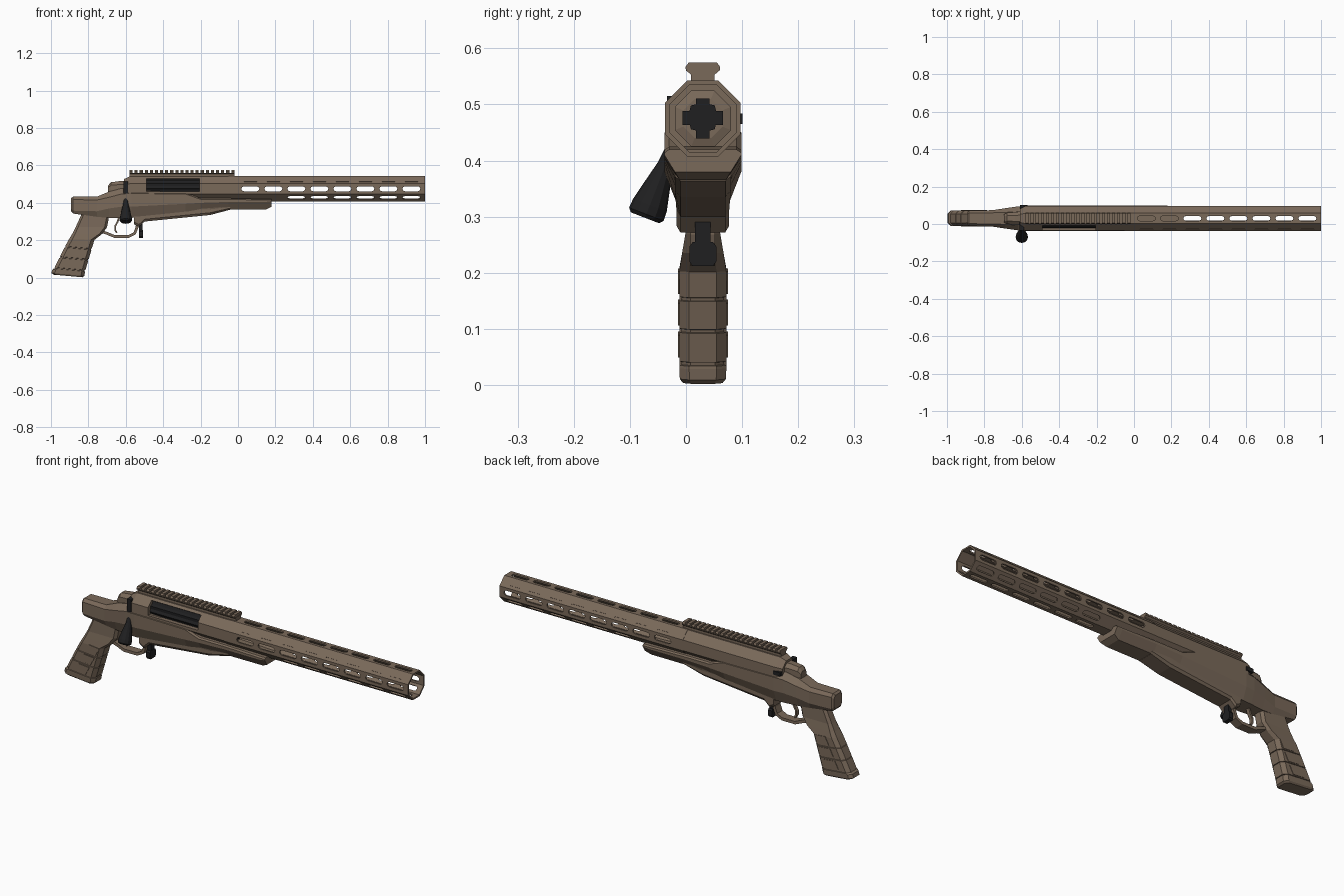
import bpy, bmesh, math
from mathutils import Vector, Matrix

if "Cube" in bpy.data.objects:
    bpy.data.objects.remove(bpy.data.objects["Cube"])

CY, CZ = 0.03, 0.475          # bore axis


def material(name, rgb):
    m = bpy.data.materials.new(name)
    m.diffuse_color = (*rgb, 1)
    m.use_nodes = True
    m.node_tree.nodes["Principled BSDF"].inputs["Base Color"].default_value = m.diffuse_color
    return m


TAN = material("earth brown", (0.195, 0.143, 0.102))
BLACK = material("matte black", (0.014, 0.014, 0.015))


def finish(name, bm, mat):
    bmesh.ops.recalc_face_normals(bm, faces=bm.faces)
    me = bpy.data.meshes.new(name)
    bm.to_mesh(me)
    bm.free()
    me.materials.append(mat)
    ob = bpy.data.objects.new(name, me)
    bpy.context.collection.objects.link(ob)
    return ob


def add_loft(bm, rings, closed=False):
    """Skin rings of equal point count; cap the ends or close into a loop."""
    vs = [[bm.verts.new(p) for p in r] for r in rings]
    n = len(vs[0])
    pairs = list(zip(vs, vs[1:])) + ([(vs[-1], vs[0])] if closed else [])
    for a, b in pairs:
        for i in range(n):
            j = (i + 1) % n
            bm.faces.new((a[i], a[j], b[j], b[i]))
    if not closed:
        bm.faces.new(vs[0])
        bm.faces.new(vs[-1])


def loft(name, rings, mat, closed=False):
    bm = bmesh.new()
    add_loft(bm, rings, closed)
    return finish(name, bm, mat)


def section(x, zt, zb, ht, hw, hb, ct=0.02, cb=0.02):
    """Chamfered body section across x: top, middle and bottom half widths."""
    half = [(ht, zt), (hw, zt - ct), (hw, zb + cb), (hb, zb)]
    pts = half + [(-y, z) for y, z in reversed(half)]
    return [(x, CY + y, z) for y, z in pts]


def box(name, x0, x1, y0, y1, z0, z1, mat):
    return loft(name, [[(x, y0, z0), (x, y1, z0), (x, y1, z1), (x, y0, z1)] for x in (x0, x1)], mat)


def octagon(x, apothem):
    r = apothem / math.cos(math.pi / 8)
    return [(x, CY + r * math.cos(math.pi / 8 + k * math.pi / 4),
             CZ + r * math.sin(math.pi / 8 + k * math.pi / 4)) for k in range(8)]


def cut(ob, cutter):
    cutter.hide_render = True
    cutter.display_type = 'WIRE'
    m = ob.modifiers.new("cut", 'BOOLEAN')
    m.operation, m.solver, m.object = 'DIFFERENCE', 'EXACT', cutter


def add_slot(bm, x, angle, length, width, r0, r1, shift=0.0):
    """Capsule prism pointing out from the bore axis at an angle."""
    h, rings = width / 2, []
    rot = Matrix.Rotation(angle, 4, 'X')
    for r in (r0, r1):
        ring = []
        for s in (1, -1):
            for k in range(5):
                a = -math.pi / 2 + k * math.pi / 4
                p = Vector((s * (length / 2 - h + h * math.cos(a)), s * h * math.sin(a) + shift, r))
                ring.append(rot @ p + Vector((x, CY, CZ)))
        rings.append(ring)
    add_loft(bm, rings)


# --- handguard: thin octagonal tube with slotted panels
handguard = loft("handguard", [octagon(-0.05, 0.0675), octagon(1.0, 0.0675),
                               octagon(1.0, 0.0595), octagon(-0.05, 0.0595)], TAN, closed=True)
bm = bmesh.new()
Q = math.pi / 4
for i in range(8):
    cx = 0.066 + 0.123 * i
    for k in (0, 2, 6):                                   # top and both sides
        add_slot(bm, cx, k * Q, 0.096, 0.026, 0.045, 0.08)
    if i > 1:                                             # bottom and lower corners
        for k in (3, 4, 5):
            add_slot(bm, cx, k * Q, 0.096, 0.024, 0.045, 0.08)
    for k, s in ((1, -1), (7, 1)):                        # engraved marks
        add_slot(bm, cx, k * Q, 0.07, 0.004, 0.0655, 0.08, s * 0.014)
cut(handguard, finish("slot_cutter", bm, TAN))

# --- receiver with ejection port
receiver = loft("receiver", [octagon(-0.61, 0.052), octagon(-0.58, 0.066), octagon(-0.04, 0.066)], TAN)
cut(receiver, box("port_cutter", -0.49, -0.205, -0.06, 0.028, 0.462, 0.53, TAN))
loft("barrel_collar", [octagon(-0.045, 0.05), octagon(-0.03, 0.05), octagon(-0.025, 0.035)], TAN)


# --- fluted bolt body, and bolt face seen down the tube
def star(x, r0, r1, n):
    return [(x, CY + (r0, r1)[k % 2] * math.cos(math.pi * k / n),
             CZ + 0.002 + (r0, r1)[k % 2] * math.sin(math.pi * k / n)) for k in range(2 * n)]


loft("bolt_body", [star(-0.5, 0.052, 0.046, 12), star(-0.195, 0.052, 0.046, 12)], BLACK)
loft("bolt_face", [star(-0.05, 0.03, 0.026, 8), star(-0.02, 0.03, 0.026, 8)], BLACK)
box("bolt_lug_cross", -0.04, -0.022, -0.006, 0.066, 0.463, 0.488, BLACK)
box("bolt_lug_upright", -0.04, -0.0215, 0.018, 0.042, 0.439, 0.511, BLACK)
box("bolt_release", -0.61, -0.57, 0.08, 0.101, 0.465, 0.484, BLACK)

# --- bolt shroud
loft("bolt_shroud", [section(-0.695, 0.492, 0.455, 0.012, 0.022, 0.02, 0.012, 0.01),
                     section(-0.68, 0.51, 0.45, 0.014, 0.03, 0.028, 0.016, 0.01),
                     section(-0.635, 0.516, 0.45, 0.016, 0.034, 0.03, 0.018, 0.01),
                     section(-0.595, 0.516, 0.45, 0.018, 0.038, 0.03, 0.018, 0.01)], TAN)

# --- bolt handle: root, tapering stem and flared knob
box("bolt_root", -0.613, -0.588, -0.034, 0.03, 0.40, 0.515, BLACK)
A, B = Vector((-0.6, -0.024, 0.425)), Vector((-0.6, -0.073, 0.298))
axis = (B - A).normalized()
side = axis.cross(Vector((1, 0, 0)))
rings = []
for t, r in ((0, 0.011), (0.25, 0.014), (0.5, 0.022), (0.82, 0.032), (0.95, 0.033), (1.0, 0.027)):
    c = A.lerp(B, t)
    rings.append([c + r * (Vector((1, 0, 0)) * math.cos(k * math.pi / 6) + side * math.sin(k * math.pi / 6))
                  for k in range(12)])
loft("bolt_handle", rings, BLACK)

# --- top rail: dovetail base with cross teeth
RAIL = [(0.021, 0.535), (0.021, 0.553), (0.030, 0.561), (-0.030, 0.561), (-0.021, 0.553), (-0.021, 0.535)]
loft("rail_base", [[(x, CY + y, z) for y, z in RAIL] for x in (-0.58, -0.018)], TAN)
TOOTH = [(0.030, 0.560), (0.031, 0.567), (0.025, 0.575), (-0.025, 0.575), (-0.031, 0.567), (-0.030, 0.560)]
bm = bmesh.new()
for i in range(21):
    x = -0.58 + 0.0272 * i
    add_loft(bm, [[(u, CY + y, z) for y, z in TOOTH] for u in (x, x + 0.0165)])
finish("rail_teeth", bm, TAN)

# --- chassis: rear block, tang, action bed and fore end in one body
loft("chassis", [
    section(-0.892, 0.425, 0.355, 0.022, 0.033, 0.024, 0.015, 0.015),
    section(-0.882, 0.433, 0.343, 0.028, 0.041, 0.03, 0.015, 0.015),
    section(-0.755, 0.433, 0.325, 0.030, 0.044, 0.03, 0.018, 0.03),
    section(-0.69, 0.460, 0.32, 0.032, 0.054, 0.034, 0.03, 0.05),
    section(-0.62, 0.478, 0.32, 0.036, 0.064, 0.042, 0.03, 0.06),
    section(-0.57, 0.470, 0.32, 0.040, 0.0685, 0.045, 0.02, 0.06),
    section(-0.28, 0.455, 0.345, 0.060, 0.0685, 0.045, 0.008, 0.05),
    section(-0.20, 0.425, 0.355, 0.060, 0.0685, 0.043, 0.006, 0.045),
    section(-0.05, 0.425, 0.365, 0.060, 0.0685, 0.042, 0.006, 0.04),
    section(0.15, 0.420, 0.365, 0.060, 0.0685, 0.041, 0.006, 0.04),
    section(0.18, 0.420, 0.38, 0.060, 0.0685, 0.05, 0.006, 0.03)], TAN)

# --- tapering magazine well under the action
loft("magazine_well", [
    section(-0.555, 0.38, 0.285, 0.05, 0.047, 0.038, 0.02, 0.012),
    section(-0.53, 0.38, 0.272, 0.05, 0.047, 0.040, 0.02, 0.012),
    section(-0.50, 0.38, 0.300, 0.05, 0.047, 0.040, 0.02, 0.012),
    section(-0.15, 0.385, 0.335, 0.055, 0.050, 0.040, 0.02, 0.012),
    section(-0.04, 0.39, 0.364, 0.055, 0.050, 0.040, 0.01, 0.008)], TAN)

# --- magazine release lever
box("release_stem", -0.53, -0.51, 0.016, 0.044, 0.24, 0.32, BLACK)
loft("release_paddle", [section(-0.53, 0.255, 0.212, 0.018, 0.024, 0.018, 0.008, 0.008),
                        section(-0.508, 0.255, 0.212, 0.018, 0.024, 0.018, 0.008, 0.008)], BLACK)


# --- trigger guard and trigger: flat strips swept along a path
def strip(name, path, thick, hw, mat):
    pts = [Vector((x, 0, z)) for x, z in path]
    rings = []
    for i, p in enumerate(pts):
        d = (pts[min(i + 1, len(pts) - 1)] - pts[max(i - 1, 0)]).normalized()
        n = Vector((-d.z, 0, d.x)) * thick / 2
        rings.append([(q.x, CY + s, q.z) for q, s in ((p + n, hw), (p - n, hw), (p - n, -hw), (p + n, -hw))])
    return loft(name, rings, mat)


strip("trigger_guard", [(-0.535, 0.33), (-0.54, 0.27), (-0.553, 0.236), (-0.585, 0.22), (-0.66, 0.22),
                        (-0.70, 0.237), (-0.74, 0.25)], 0.015, 0.022, TAN)
strip("trigger", [(-0.635, 0.33), (-0.643, 0.30), (-0.657, 0.275), (-0.657, 0.255), (-0.648, 0.24)], 0.009, 0.009, TAN)


# --- grip: chamfered sections stacked upward, with grooves
def grip_ring(z, x0, x1, hw, tilt=0.0):
    c = hw * 0.42
    pts = [(x0, hw - c), (x0 + c, hw), (x1 - c, hw), (x1, hw - c)]
    pts += [(x, -y) for x, y in reversed(pts)]
    return [(x, CY + y, z + tilt * ((x0 + x1) / 2 - x)) for x, y in pts]


rings = [grip_ring(0.009, -0.985, -0.832, 0.035, 0.09), grip_ring(0.017, -0.998, -0.822, 0.041, 0.09),
         grip_ring(0.036, -0.992, -0.818, 0.042, 0.09)]
for z in (0.044, 0.102, 0.158):                            # grooves
    for dz, inset in ((-0.003, 0.0), (-0.002, 0.004), (0.003, 0.004), (0.004, 0.0)):
        t = (z + dz - 0.04) / 0.16
        rings.append(grip_ring(z + dz, -0.985 + 0.08 * t + inset, -0.818 + 0.048 * t - inset, 0.042 - inset, 0.09))
rings += [grip_ring(0.205, -0.902, -0.768, 0.042, 0.05), grip_ring(0.235, -0.886, -0.725, 0.037),
          grip_ring(0.27, -0.868, -0.700, 0.031), grip_ring(0.35, -0.832, -0.685, 0.030)]
loft("grip", rings, TAN)

# raised side panels on the grip
for s, nm in ((-1, "near"), (1, "far")):
    y0, y1 = CY + s * 0.036, CY + s * 0.0445
    for k, z in enumerate((0.055, 0.112, 0.168)):
        xs = -0.925 + 0.5 * (z - 0.055)
        quad = [(xs, z), (xs + 0.062, z - 0.006), (xs + 0.083, z + 0.034), (xs + 0.021, z + 0.04)]
        loft(f"grip_panel_{nm}_{k}", [[(x, y, zz) for x, zz in quad] for y in (y0, y1)], TAN)
